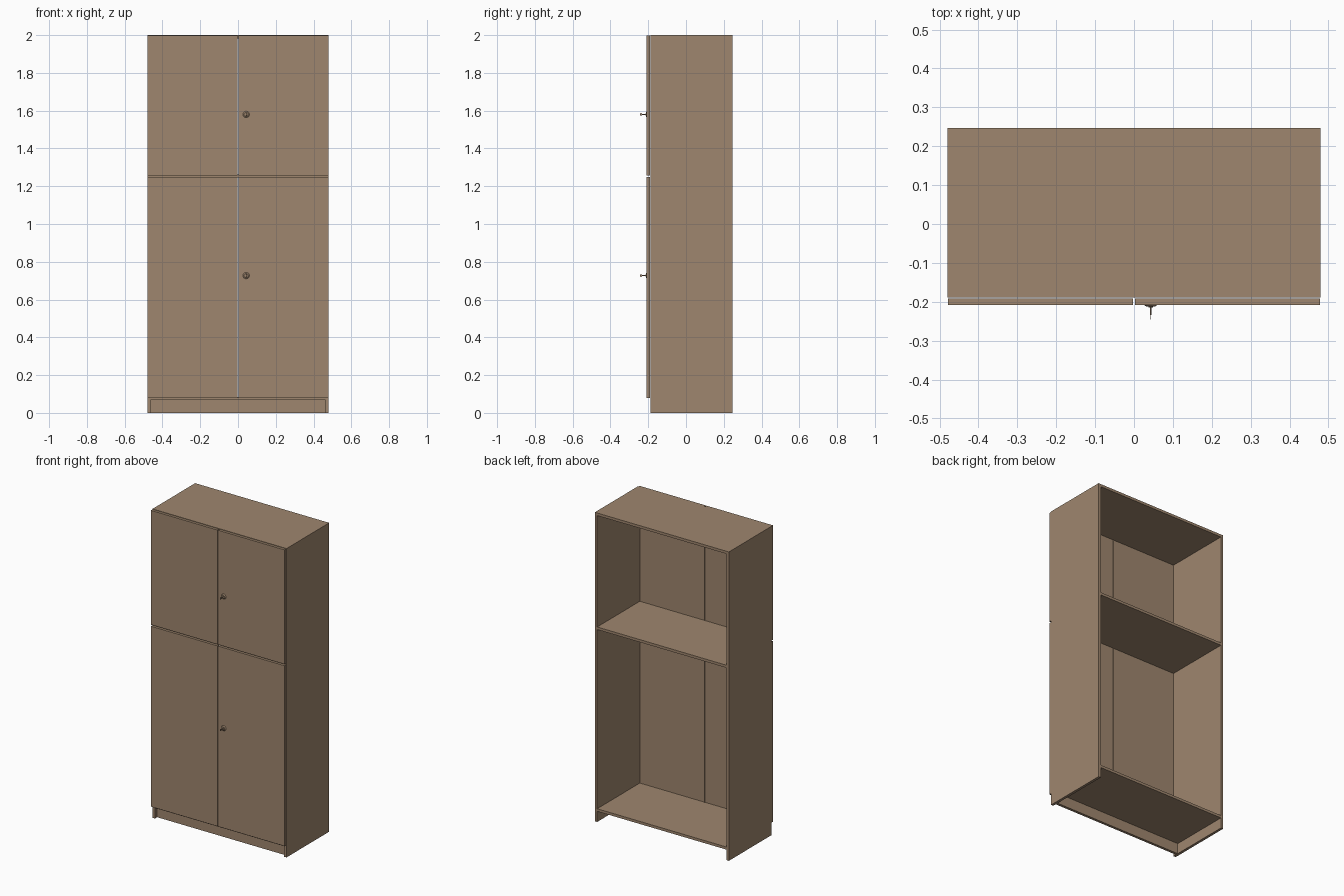
import bpy, bmesh, math
from mathutils import Matrix

if "Cube" in bpy.data.objects:
    bpy.data.objects.remove(bpy.data.objects["Cube"])

wood = bpy.data.materials.new("light_brown_wood")
wood.diffuse_color = (0.345, 0.24, 0.157, 1)
wood.use_nodes = True
wood.node_tree.nodes["Principled BSDF"].inputs["Base Color"].default_value = wood.diffuse_color


def finish(name, bm):
    mesh = bpy.data.meshes.new(name)
    bm.to_mesh(mesh)
    bm.free()
    mesh.materials.append(wood)
    ob = bpy.data.objects.new(name, mesh)
    bpy.context.collection.objects.link(ob)
    return ob


def panel(name, x0, x1, y0, y1, z0, z1):
    bm = bmesh.new()
    m = Matrix.Translation(((x0 + x1) / 2, (y0 + y1) / 2, (z0 + z1) / 2))
    m = m @ Matrix.Diagonal((x1 - x0, y1 - y0, z1 - z0, 1))
    bmesh.ops.create_cube(bm, size=1, matrix=m)
    return finish(name, bm)


def disc(name, loc, r1, r2, depth, axis, sides=20):
    """Cone or cylinder along y (axis 'Y') or x (axis 'X')."""
    bm = bmesh.new()
    rot = Matrix.Rotation(math.pi / 2, 4, 'X' if axis == 'Y' else 'Y')
    bmesh.ops.create_cone(bm, cap_ends=True, segments=sides, radius1=r1,
                          radius2=r2, depth=depth,
                          matrix=Matrix.Translation(loc) @ rot)
    return finish(name, bm)


W, T = 0.48, 0.017            # half width, board thickness
F, B = -0.189, 0.247          # carcass front and back
I = W - T

# Carcass, open at the back
panel("left_side", -W, -I, F, B, 0, 2)
panel("right_side", I, W, F, B, 0, 2)
panel("top_board", -I, I, F, B, 2 - T, 2)
panel("middle_shelf", -I, I, F, B, 1.245, 1.245 + T)
panel("bottom_board", -I, I, F, B, 0.068, 0.068 + T)
panel("plinth", -I, I, F + 0.022, F + 0.022 + T, 0, 0.068)

# Four doors, with a lock and key on each right-hand door
for label, z0, z1, zk in (("lower", 0.08, 1.248, 0.727),
                          ("upper", 1.258, 1.998, 1.58)):
    panel(label + "_left_door", -0.478, -0.003, -0.208, -0.191, z0, z1)
    panel(label + "_right_door", 0.003, 0.478, -0.208, -0.191, z0, z1)
    x = 0.043
    disc(label + "_lock_plate", (x, -0.210, zk), 0.018, 0.011, 0.005, 'Y')
    disc(label + "_lock_barrel", (x, -0.2135, zk), 0.006, 0.006, 0.003, 'Y', 12)
    disc(label + "_key_stem", (x, -0.223, zk), 0.0018, 0.0018, 0.022, 'Y', 8)
    disc(label + "_key_bow", (x, -0.238, zk), 0.007, 0.007, 0.002, 'X')
